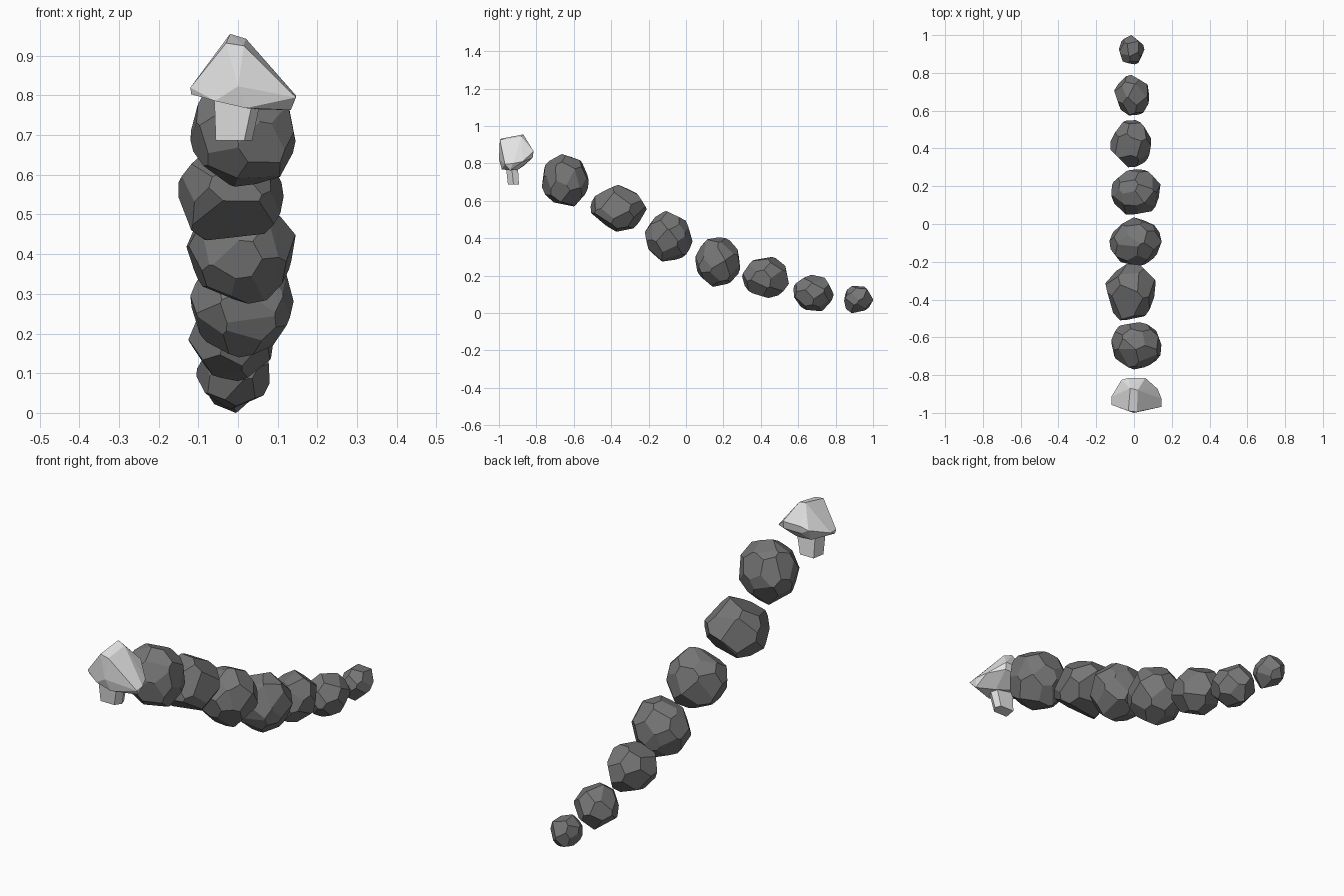
import bpy, bmesh, math, random
from mathutils import Vector

cube = bpy.data.objects.get("Cube")
if cube:
    bpy.data.objects.remove(cube)


def material(name, value):
    mat = bpy.data.materials.new(name)
    mat.use_nodes = True
    colour = (value, value, value, 1)
    mat.diffuse_color = colour
    mat.node_tree.nodes["Principled BSDF"].inputs["Base Color"].default_value = colour
    return mat


def add_object(name, bm, mat):
    bmesh.ops.recalc_face_normals(bm, faces=bm.faces)
    mesh = bpy.data.meshes.new(name)
    bm.to_mesh(mesh)
    bm.free()
    mesh.materials.append(mat)
    bpy.context.collection.objects.link(bpy.data.objects.new(name, mesh))


def hull(name, points, mat):
    bm = bmesh.new()
    for p in points:
        bm.verts.new(p)
    out = bmesh.ops.convex_hull(bm, input=bm.verts)
    loose = {v for v in out["geom_interior"] if isinstance(v, bmesh.types.BMVert)}
    bmesh.ops.delete(bm, geom=list(loose), context="VERTS")
    bmesh.ops.dissolve_limit(bm, angle_limit=math.radians(4),
                             verts=bm.verts, edges=bm.edges)
    add_object(name, bm, mat)


def chisel(bm, normal, distance):
    """Slice a flat facet off the block."""
    geom = bm.verts[:] + bm.edges[:] + bm.faces[:]
    cut = bmesh.ops.bisect_plane(bm, geom=geom, plane_co=normal * distance,
                                 plane_no=normal, clear_outer=True)
    edges = [e for e in cut["geom_cut"] if isinstance(e, bmesh.types.BMEdge)]
    if len(edges) > 2:
        bmesh.ops.holes_fill(bm, edges=edges, sides=0)


def rock(name, low, high, facets, seed, extra, mat):
    """Chisel a block with evenly spread, jittered planes, then fit it to its bounds."""
    rng = random.Random(seed)
    bm = bmesh.new()
    bmesh.ops.create_cube(bm, size=4)
    for normal, distance in extra:
        chisel(bm, Vector(normal).normalized(), distance)
    turn = math.pi * (3 - math.sqrt(5))
    for i in range(facets):
        z = 1 - (2 * i + 1) / facets
        r = math.sqrt(1 - z * z)
        a = i * turn + seed
        n = Vector((r * math.cos(a), r * math.sin(a), z))
        n += Vector([rng.uniform(-0.16, 0.16) for _ in range(3)])
        chisel(bm, n.normalized(), rng.uniform(0.94, 1.02))
    for k in range(3):
        values = [v.co[k] for v in bm.verts]
        start, span = min(values), max(values) - min(values)
        for v in bm.verts:
            v.co[k] = low[k] + (v.co[k] - start) / span * (high[k] - low[k])
    add_object(name, bm, mat)


stone = material("dark_grey_stone", 0.18)
pale = material("pale_grey", 0.8)

# Body: a descending chain of rocks, each with bounds, facet count and extra flats
lopsided = [((0.1, -0.6, -0.8), 0.72), ((0.1, 0.2, -1), 0.8),
            ((-0.3, -0.4, 0.9), 0.85), ((0.2, 0.8, -0.6), 0.8)]
rocks = [
    ((-0.12, -0.77, 0.57), (0.145, -0.52, 0.85), 32, []),
    ((-0.15, -0.51, 0.435), (0.115, -0.21, 0.685), 20, lopsided),
    ((-0.13, -0.22, 0.275), (0.145, 0.035, 0.545), 30, []),
    ((-0.12, 0.05, 0.14), (0.14, 0.29, 0.405), 32, []),
    ((-0.125, 0.30, 0.08), (0.09, 0.55, 0.30), 22, []),
    ((-0.105, 0.575, 0.01), (0.08, 0.79, 0.205), 22, []),
    ((-0.08, 0.845, 0), (0.055, 1.0, 0.145), 20, []),
]
for i, (low, high, facets, extra) in enumerate(rocks, 1):
    rock(f"body_rock_{i}", low, high, facets, i, extra, stone)

# Head cap: faceted wedge with a narrow ridge on top
hull("head_cap", [
    (-0.02, -0.87, 0.955), (0.02, -0.88, 0.943), (-0.03, -0.99, 0.932), (0.015, -0.995, 0.925),
    (-0.12, -0.957, 0.82), (-0.12, -0.915, 0.82), (-0.118, -0.95, 0.803),
    (0.146, -0.925, 0.80), (0.146, -0.968, 0.795), (0.133, -0.94, 0.763),
    (-0.066, -0.825, 0.85), (-0.03, -0.815, 0.865), (0.06, -0.815, 0.865),
    (0.125, -0.873, 0.81), (0.06, -0.82, 0.83), (-0.03, -0.82, 0.83),
    (-0.058, -0.98, 0.786), (0.02, -0.985, 0.768), (0, -1, 0.823),
    (0.05, -0.9, 0.765), (-0.05, -0.87, 0.785)], pale)

# Stem under the cap, tapering downwards
stem = []
for z, left, right, front, back in ((0.80, -0.06, 0.06, -0.965, -0.90),
                                    (0.687, -0.056, 0.036, -0.952, -0.893)):
    stem += [(left, front, z), (right - 0.02, front, z), (right, front + 0.03, z),
             (right - 0.01, back, z), (left + 0.01, back, z)]
hull("head_stem", stem, pale)
